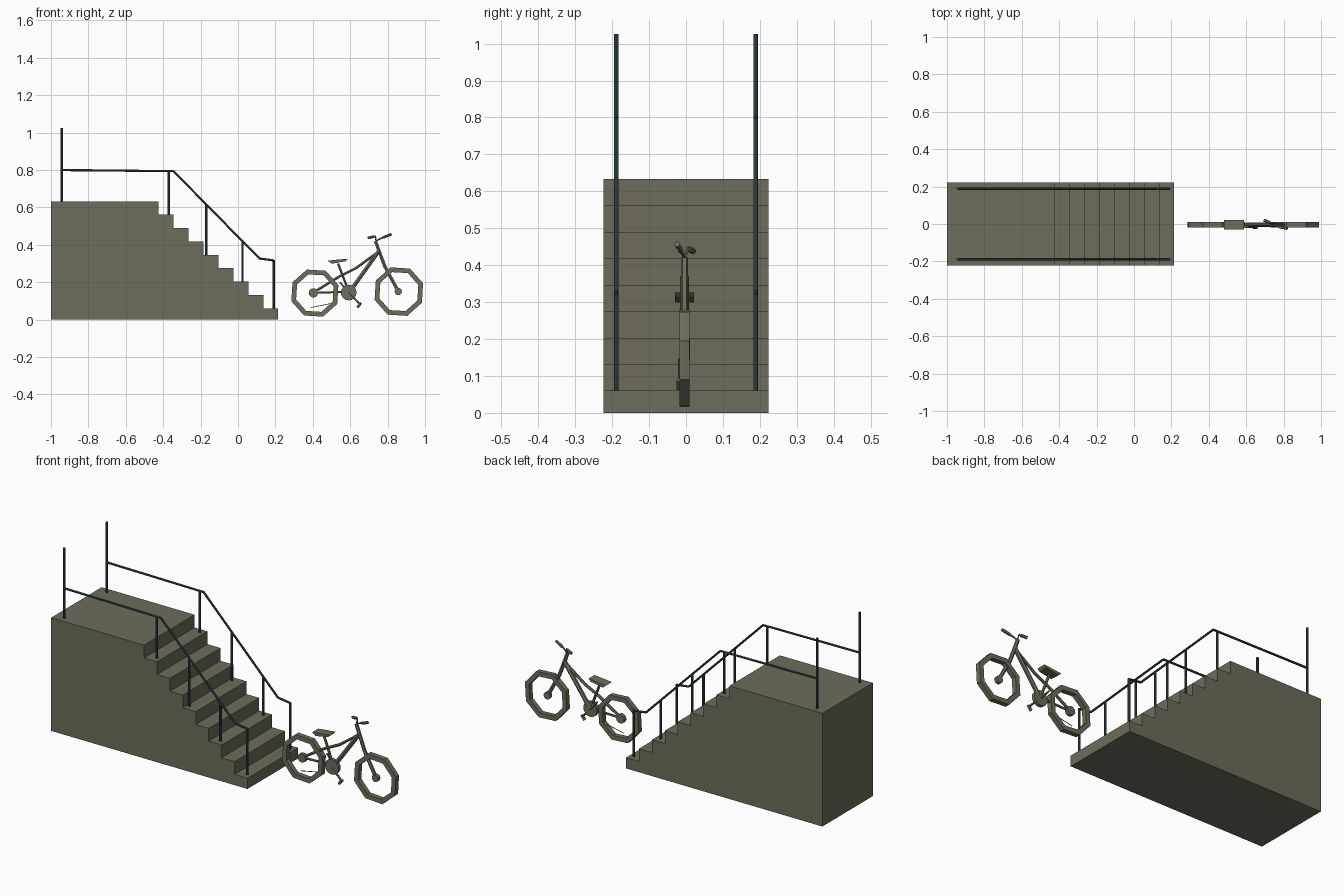
import bpy, bmesh, math
from mathutils import Matrix, Vector

cube = bpy.data.objects.get("Cube")
if cube:
    bpy.data.objects.remove(cube)


def material(name, color):
    m = bpy.data.materials.new(name)
    m.use_nodes = True
    m.diffuse_color = (*color, 1)
    m.node_tree.nodes["Principled BSDF"].inputs["Base Color"].default_value = (*color, 1)
    return m


STONE = material("olive stone", (0.155, 0.15, 0.105))
STEEL = material("dark teal steel", (0.04, 0.075, 0.08))
MID = -0.004  # centre plane of the bicycle


def add_mesh(name, bm, mat):
    bmesh.ops.recalc_face_normals(bm, faces=bm.faces)
    mesh = bpy.data.meshes.new(name)
    bm.to_mesh(mesh)
    bm.free()
    mesh.materials.append(mat)
    obj = bpy.data.objects.new(name, mesh)
    bpy.context.collection.objects.link(obj)
    return obj


def extrude_profile(name, points, y0, y1, mat):
    """Extrude an x-z outline along y."""
    bm = bmesh.new()
    face = bm.faces.new([bm.verts.new((x, y0, z)) for x, z in points])
    new = bmesh.ops.extrude_face_region(bm, geom=[face])["geom"]
    bmesh.ops.translate(bm, vec=(0, y1 - y0, 0),
                        verts=[v for v in new if isinstance(v, bmesh.types.BMVert)])
    return add_mesh(name, bm, mat)


def tube(name, points, radius, mat=STONE, detail=1):
    """Mitred flat-shaded tube through the points."""
    curve = bpy.data.curves.new(name, "CURVE")
    curve.dimensions = "3D"
    curve.bevel_depth = radius
    curve.bevel_resolution = detail
    curve.use_fill_caps = True
    spline = curve.splines.new("POLY")
    spline.points.add(len(points) - 1)
    spline.use_smooth = False
    for p, co in zip(spline.points, points):
        p.co = (*co, 1)
    curve.materials.append(mat)
    obj = bpy.data.objects.new(name, curve)
    bpy.context.collection.objects.link(obj)
    return obj


def flat_tube(name, points, radius, y=MID):
    return tube(name, [(x, y, z) for x, z in points], radius)


def disc(name, x, z, radius, depth, y=MID, sides=12):
    bm = bmesh.new()
    bmesh.ops.create_cone(bm, cap_ends=True, segments=sides, radius1=radius, radius2=radius,
                          depth=depth, matrix=Matrix.Translation((x, y, z))
                          @ Matrix.Rotation(math.pi / 2, 4, "X"))
    return add_mesh(name, bm, STONE)


def wheel(name, x, z, outer, inner, turn):
    """Octagonal ring with a rectangular section."""
    bm = bmesh.new()
    rings = []
    for i in range(8):
        a = math.radians(turn + 45 * i)
        rings.append([bm.verts.new((x + r * math.cos(a), MID + y, z + r * math.sin(a)))
                      for r, y in ((outer, -0.014), (outer, 0.014),
                                   (inner, 0.014), (inner, -0.014))])
    for i in range(8):
        a, b = rings[i], rings[(i + 1) % 8]
        for j in range(4):
            k = (j + 1) % 4
            bm.faces.new((a[j], a[k], b[k], b[j]))
    return add_mesh(name, bm, STONE)


# Staircase with a landing
outline = [(-1, 0), (-1, 0.633)]
for i in range(9):
    x, z = -0.425 + 0.08 * i, 0.633 - 0.0716 * i
    outline += [(x, z), (x, max(z - 0.0716, 0))]
extrude_profile("staircase", outline, -0.223, 0.223, STONE)

# Railings on both sides
for side, y in (("left", 0.189), ("right", -0.189)):
    tube(side + "_handrail", [(-0.943, y, 0.8), (-0.345, y, 0.794),
                              (0.115, y, 0.327), (0.19, y, 0.317)], 0.006, STEEL, 2)
    for i, (x, low, high) in enumerate([(-0.943, 0.633, 1.026), (-0.37, 0.562, 0.794),
                                        (-0.17, 0.346, 0.614), (0.024, 0.204, 0.418),
                                        (0.19, 0.06, 0.32)]):
        tube(f"{side}_rail_post_{i + 1}", [(x, y, low), (x, y, high)], 0.0065, STEEL, 2)

# Wheels and hubs
wheel("rear_wheel", 0.411, 0.142, 0.133, 0.106, 64)
wheel("front_wheel", 0.86, 0.15, 0.137, 0.11, 64)
disc("rear_hub", 0.403, 0.143, 0.025, 0.02)
disc("front_hub", 0.857, 0.151, 0.02, 0.02)

# Frame
flat_tube("down_tube", [(0.755, 0.37), (0.605, 0.16)], 0.012)
flat_tube("top_tube", [(0.753, 0.365), (0.63, 0.275), (0.54, 0.23), (0.403, 0.145)], 0.008)
flat_tube("seat_tube", [(0.535, 0.3), (0.592, 0.15)], 0.007)
flat_tube("chain_stay", [(0.403, 0.143), (0.592, 0.15)], 0.006)
flat_tube("fork", [(0.735, 0.42), (0.755, 0.365), (0.785, 0.285), (0.857, 0.151)], 0.01)
flat_tube("lower_chain", [(0.39, 0.065), (0.525, 0.092)], 0.002)

# Crank and pedals
disc("chainring", 0.592, 0.145, 0.042, 0.02, y=-0.008, sides=16)
flat_tube("right_crank", [(0.592, 0.145), (0.65, 0.085)], 0.006, -0.016)
flat_tube("left_crank", [(0.592, 0.145), (0.545, 0.2)], 0.005, 0.006)
flat_tube("right_pedal", [(0.638, 0.065), (0.658, 0.09)], 0.008, -0.018)

# Saddle
extrude_profile("saddle", [(0.48, 0.315), (0.5, 0.299), (0.575, 0.312),
                           (0.588, 0.326), (0.53, 0.321)], -0.03, 0.022, STONE)

# Turned handlebar with grips
bar = [(0.695, 0.02, 0.437), (0.735, 0.005, 0.446), (0.738, -0.004, 0.42),
       (0.765, -0.012, 0.435), (0.82, -0.024, 0.457)]
tube("handlebar", bar, 0.005)
for side, a, b in (("left", bar[0], bar[1]), ("right", bar[4], bar[3])):
    a, b = Vector(a), Vector(b)
    tube(side + "_grip", [a, a.lerp(b, 0.8)], 0.008)
